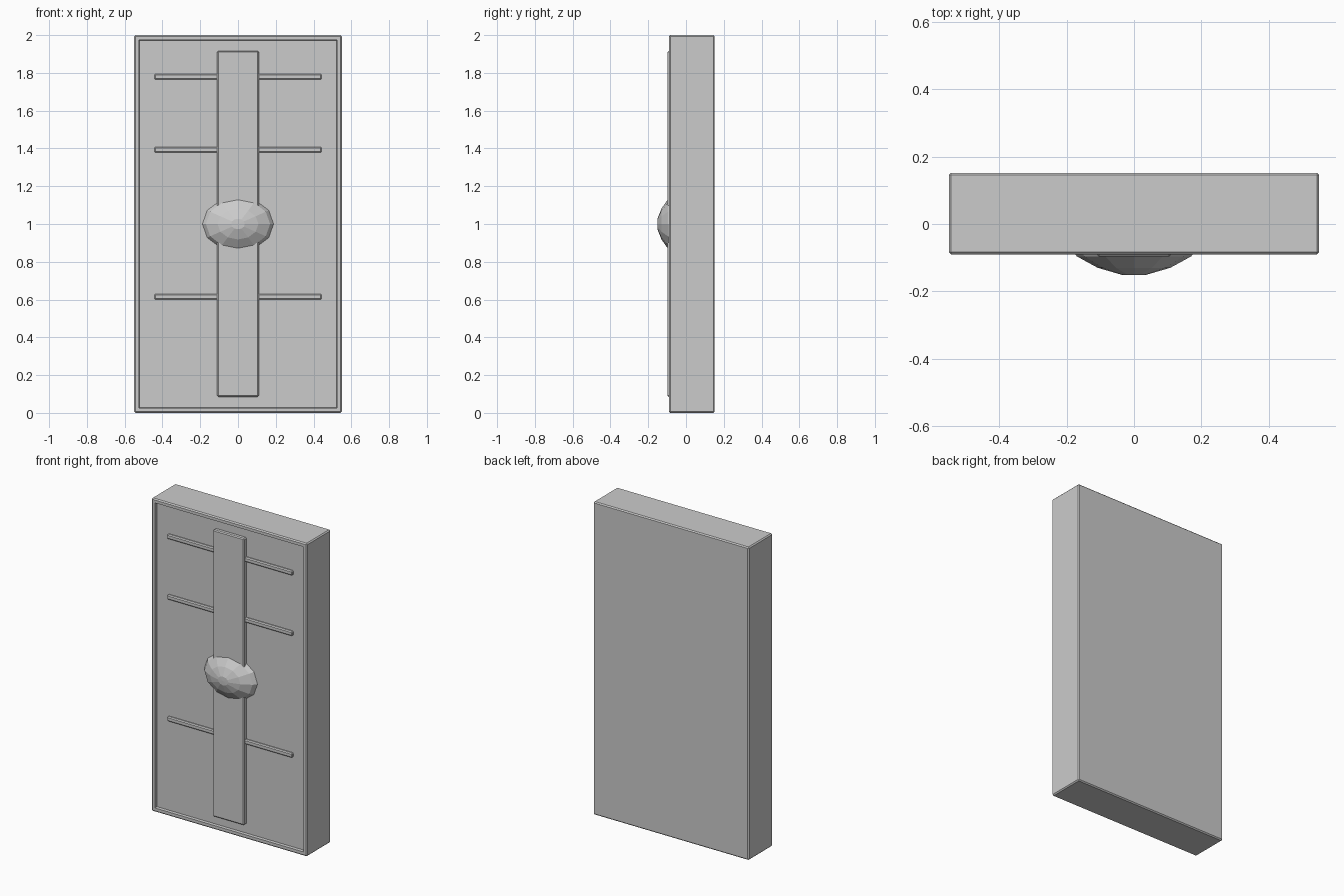
import bpy, bmesh, math

if "Cube" in bpy.data.objects:
    bpy.data.objects.remove(bpy.data.objects["Cube"])


def finish(bm, name):
    bmesh.ops.recalc_face_normals(bm, faces=bm.faces[:])
    mesh = bpy.data.meshes.new(name)
    bm.to_mesh(mesh)
    bm.free()
    obj = bpy.data.objects.new(name, mesh)
    bpy.context.collection.objects.link(obj)
    return obj


def block(x0, x1, y0, y1, z0, z1, bevel):
    bm = bmesh.new()
    bmesh.ops.create_cube(bm, size=1)
    for v in bm.verts:
        v.co.x = x1 if v.co.x > 0 else x0
        v.co.y = y1 if v.co.y > 0 else y0
        v.co.z = z1 if v.co.z > 0 else z0
    bmesh.ops.bevel(bm, geom=bm.edges[:], offset=bevel, segments=1,
                    profile=0.5, affect='EDGES')
    return bm


FLOOR = -0.072  # recessed panel surface

# door slab with a shallow recessed front panel
bm = block(-0.55, 0.55, -0.09, 0.152, 0, 2, 0.007)
front = min(bm.faces, key=lambda f: f.calc_center_median().y)
bmesh.ops.inset_region(bm, faces=[front], thickness=0.026, depth=0)
bmesh.ops.inset_region(bm, faces=[front], thickness=0.003, depth=0)
for v in front.verts:
    v.co.y = FLOOR
finish(bm, "door_slab")

# vertical centre strip
finish(block(-0.11, 0.11, -0.097, FLOOR + 0.02, 0.085, 1.917, 0.006), "centre_strip")

# horizontal bars
for i, z in enumerate((0.615, 1.393, 1.78)):
    finish(block(-0.443, 0.443, -0.086, FLOOR + 0.02, z - 0.015, z + 0.015, 0.006),
           f"cross_bar_{i + 1}")

# faceted oval boss: rings of (half width, half height, y)
rings = [(0.036, 0.028, -0.151), (0.108, 0.082, -0.130),
         (0.17, 0.13, -0.096), (0.193, 0.147, -0.066), (0.195, 0.149, -0.04)]
N = 12
bm = bmesh.new()
loops = [[bm.verts.new((a * math.cos(2 * math.pi * k / N), y,
                        1 + b * math.sin(2 * math.pi * k / N)))
          for k in range(N)] for a, b, y in rings]
pole = bm.verts.new((0, -0.152, 1))
for k in range(N):
    j = (k + 1) % N
    bm.faces.new((pole, loops[0][k], loops[0][j]))
    for r, s in zip(loops, loops[1:]):
        bm.faces.new((r[k], s[k], s[j], r[j]))
bm.faces.new(loops[-1])
finish(bm, "oval_boss")
